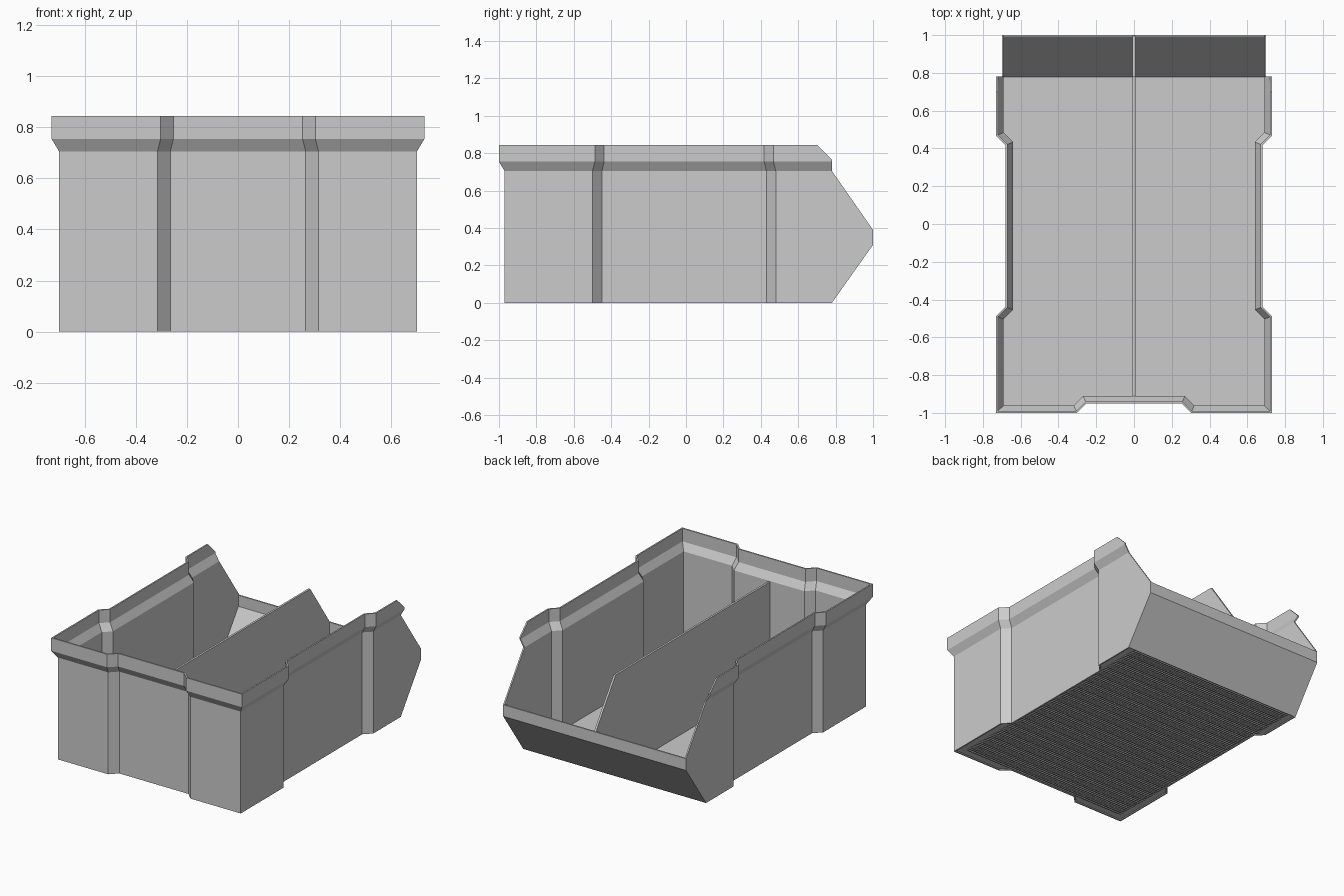
import bpy, bmesh
from mathutils import Vector

cube = bpy.data.objects.get("Cube")
if cube:
    bpy.data.objects.remove(cube)

grey = bpy.data.materials.new("grey plastic")
grey.use_nodes = True
grey.diffuse_color = (0.6, 0.6, 0.6, 1)
grey.node_tree.nodes["Principled BSDF"].inputs["Base Color"].default_value = (0.6, 0.6, 0.6, 1)

T = 0.01          # wall thickness
FLARE = 0.03      # rim overhang


def finish(name, bm):
    bmesh.ops.recalc_face_normals(bm, faces=bm.faces)
    mesh = bpy.data.meshes.new(name)
    bm.to_mesh(mesh)
    bm.free()
    mesh.materials.append(grey)
    obj = bpy.data.objects.new(name, mesh)
    bpy.context.collection.objects.link(obj)
    return obj


def prism(name, points, offset):
    """Extrude a closed polygon along an offset vector."""
    bm = bmesh.new()
    face = bm.faces.new([bm.verts.new(p) for p in points])
    new = bmesh.ops.extrude_face_region(bm, geom=[face])["geom"]
    verts = [v for v in new if isinstance(v, bmesh.types.BMVert)]
    bmesh.ops.translate(bm, verts=verts, vec=Vector(offset))
    return finish(name, bm)


def outline(d):
    """Plan of the bin grown by d; the 45 degree steps slide by k."""
    k = 0.414 * d
    half = [(0.70 + d, 0.78), (0.70 + d, 0.48 - k), (0.65 + d, 0.43 - k),
            (0.65 + d, -0.45 + k), (0.70 + d, -0.50 + k), (0.70 + d, -0.97 - d),
            (0.315 - k, -0.97 - d), (0.265 - k, -0.92 - d)]
    return half + [(-x, y) for x, y in reversed(half)]


# Three walls with flared rim: wall section swept along the plan
section = [(0, 0), (0, 0.705), (FLARE, 0.755), (FLARE, 0.845),
           (FLARE - T, 0.845), (FLARE - T, 0.755), (-T, 0.705), (-T, 0)]
bm = bmesh.new()
rings = [[bm.verts.new((x, y, z)) for x, y in outline(d)] for d, z in section]
for a, b in zip(rings, rings[1:] + rings[:1]):
    for i in range(len(a) - 1):
        bm.faces.new((a[i], a[i + 1], b[i + 1], b[i]))
for end in (0, -1):
    bm.faces.new([r[end] for r in rings])
# Slanted cut at the rim ends
cut = bmesh.ops.bisect_plane(bm, geom=bm.verts[:] + bm.edges[:] + bm.faces[:],
                             plane_co=(0, 0.78, 0.765), plane_no=(0, 1, 1), clear_outer=True)
bmesh.ops.holes_fill(bm, edges=[e for e in bm.edges if e.is_boundary])
finish("walls_and_rim", bm)

# Floor plate
prism("floor", [(x, y, 0.006) for x, y in outline(-T / 2)], (0, 0, T))

# Sloped side cheeks beside the open end
cheek = [(0.78, 0), (1, 0.31), (1, 0.39), (0.78, 0.705)]
for name, x in (("left_cheek", 0.69), ("right_cheek", -0.70)):
    prism(name, [(x, y, z) for y, z in cheek], (T, 0, 0))

# Pouring lip
lip = [(0.78, 0), (1, 0.31), (1, 0.39), (0.99, 0.39), (0.99, 0.313), (0.772, 0.006)]
prism("pouring_lip", [(-0.695, y, z) for y, z in lip], (1.39, 0, 0))

# Central divider
divider = [(-0.91, 0.01), (0.78, 0.01), (0.995, 0.313), (0.995, 0.39), (0.78, 0.70), (-0.91, 0.70)]
prism("divider", [(-0.007, y, z) for y, z in divider], (0.014, 0, 0))

# Fine waffle ribs under the floor
bm = bmesh.new()


def rib(cx, cy, sx, sy):
    verts = bmesh.ops.create_cube(bm, size=1)["verts"]
    bmesh.ops.scale(bm, verts=verts, vec=(sx, sy, 0.008))
    bmesh.ops.translate(bm, verts=verts, vec=(cx, cy, 0.004))


for i in range(-31, 32):
    rib(i * 0.02, -0.065, 0.007, 1.69)
for i in range(84):
    rib(0, -0.9 + i * 0.02, 1.29, 0.007)
finish("underside_ribs", bm)
